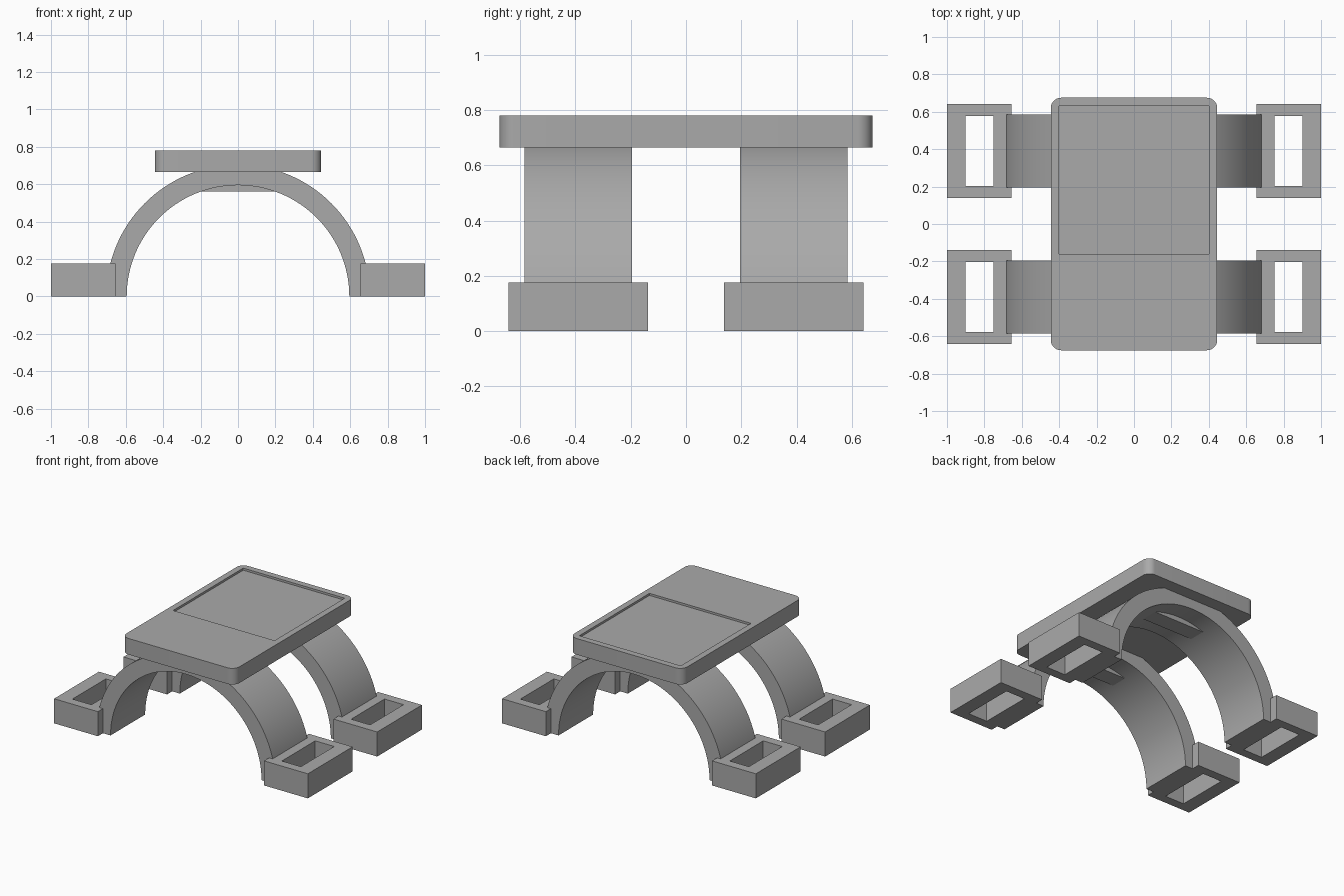
import bpy, bmesh
from math import cos, sin, pi, radians

cube = bpy.data.objects.get("Cube")
if cube:
    bpy.data.objects.remove(cube, do_unlink=True)

grey = bpy.data.materials.new("plain grey")
grey.use_nodes = True
grey.diffuse_color = (0.4, 0.4, 0.4, 1)
grey.node_tree.nodes["Principled BSDF"].inputs["Base Color"].default_value = (0.4, 0.4, 0.4, 1)


def finish(name, bm, smooth=False):
    bmesh.ops.recalc_face_normals(bm, faces=bm.faces)
    mesh = bpy.data.meshes.new(name)
    bm.to_mesh(mesh)
    bm.free()
    mesh.materials.append(grey)
    ob = bpy.data.objects.new(name, mesh)
    bpy.context.collection.objects.link(ob)
    if smooth:
        bpy.ops.object.select_all(action='DESELECT')
        ob.select_set(True)
        bpy.context.view_layer.objects.active = ob
        bpy.ops.object.shade_smooth_by_angle(angle=radians(30))
    return ob


def box_mesh(x0, x1, y0, y1, z0, z1):
    bm = bmesh.new()
    bmesh.ops.create_cube(bm, size=1)
    for v in bm.verts:
        v.co = (x1 if v.co.x > 0 else x0, y1 if v.co.y > 0 else y0, z1 if v.co.z > 0 else z0)
    return bm


def cut(target, cutter):
    cutter.hide_render = True
    cutter.hide_viewport = True
    cutter.display_type = 'WIRE'
    mod = target.modifiers.new("cut", 'BOOLEAN')
    mod.operation = 'DIFFERENCE'
    mod.solver = 'EXACT'
    mod.object = cutter


# Top plate with rounded upright corners and a shallow screen recess
bm = box_mesh(-0.445, 0.445, -0.675, 0.675, 0.665, 0.78)
upright = [e for e in bm.edges if abs(e.verts[0].co.z - e.verts[1].co.z) > 0.05]
bmesh.ops.bevel(bm, geom=upright, offset=0.055, segments=10, profile=0.5, affect='EDGES')
plate = finish("top_plate", bm, smooth=True)
cut(plate, finish("screen_cutter", box_mesh(-0.4, 0.4, -0.16, 0.63, 0.765, 0.9)))


def arch(name, yc, half=0.195, outer=0.705, inner=0.595, steps=64):
    angles = [pi * i / steps for i in range(steps + 1)]
    ring = [(outer * cos(a), outer * sin(a)) for a in angles]
    ring += [(inner * cos(a), inner * sin(a)) for a in reversed(angles)]
    bm = bmesh.new()
    face = bm.faces.new([bm.verts.new((x, yc - half, z)) for x, z in ring])
    side = bmesh.ops.extrude_face_region(bm, geom=[face])
    verts = [g for g in side["geom"] if isinstance(g, bmesh.types.BMVert)]
    bmesh.ops.translate(bm, verts=verts, vec=(0, 2 * half, 0))
    return finish(name, bm, smooth=True)


def foot(name, sx, yc):
    # Rectangular frame with an open slot through it
    x0, x1 = sorted((sx * 0.655, sx))
    h0, h1 = sorted((sx * 0.75, sx * 0.9))
    block = finish(name, box_mesh(x0, x1, yc - 0.252, yc + 0.252, 0, 0.175))
    cut(block, finish(name + "_cutter", box_mesh(h0, h1, yc - 0.188, yc + 0.188, -0.1, 0.3)))


# Arches, their crown blocks and their feet
for end, yc in (("front", -0.39), ("back", 0.39)):
    arch(end + "_arch", yc)
    finish(end + "_crown_block", box_mesh(-0.23, 0.23, yc - 0.06, yc + 0.06, 0.56, 0.68))
    for side, sx in (("left", 1), ("right", -1)):
        foot(f"{end}_{side}_foot", sx, yc)
